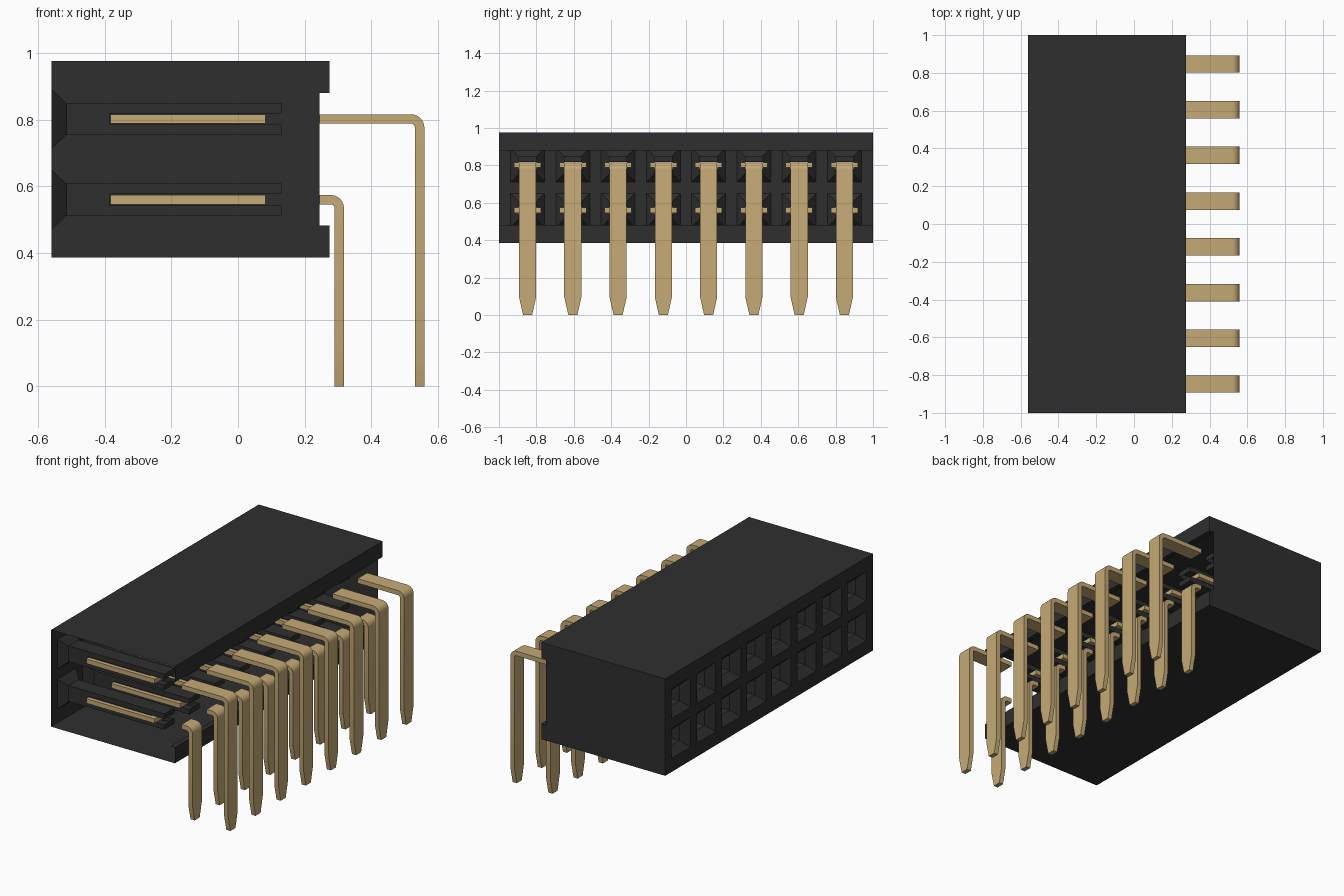
import bpy, bmesh, math

cube = bpy.data.objects.get("Cube")
if cube:
    bpy.data.objects.remove(cube, do_unlink=True)


def material(name, rgb, rough):
    m = bpy.data.materials.new(name)
    m.use_nodes = True
    m.diffuse_color = (*rgb, 1)
    b = m.node_tree.nodes["Principled BSDF"]
    b.inputs["Base Color"].default_value = (*rgb, 1)
    b.inputs["Roughness"].default_value = rough
    return m


BLACK = material("black plastic", (0.028, 0.028, 0.028), 0.6)
GOLD = material("pale gold metal", (0.56, 0.40, 0.18), 0.5)

PITCH = 0.242
COLUMNS = [(i - 3.5) * PITCH for i in range(8)]
ROWS = [0.56, 0.802]
X0, X_LIP, X_REAR = -0.56, 0.275, 0.245       # mating face, flange, recessed rear
Z0, Z1 = 0.386, 0.976
MOUTH, BORE, SLIT = 0.091, 0.048, 0.017       # half sizes of the socket openings
HALF_PIN, HALF_T = 0.046, 0.014


def finish(bm, name, mat):
    bmesh.ops.remove_doubles(bm, verts=bm.verts, dist=1e-5)
    bmesh.ops.recalc_face_normals(bm, faces=bm.faces)
    me = bpy.data.meshes.new(name)
    bm.to_mesh(me)
    bm.free()
    me.materials.append(mat)
    ob = bpy.data.objects.new(name, me)
    bpy.context.collection.objects.link(ob)
    return ob


def face(bm, pts):
    return bm.faces.new([bm.verts.new(p) for p in pts])


def loft(bm, rings, cap_start=True, cap_end=True):
    loops = [[bm.verts.new(p) for p in r] for r in rings]
    n = len(loops[0])
    for a, b in zip(loops, loops[1:]):
        for i in range(n):
            j = (i + 1) % n
            bm.faces.new((a[i], a[j], b[j], b[i]))
    if cap_start:
        bm.faces.new(loops[0][::-1])
    if cap_end:
        bm.faces.new(loops[-1])


# Housing shell: hollow section, open at the -y end and at the rear recess
profile = [(X_REAR, 0.88), (X_LIP, 0.88), (X_LIP, Z1), (X0, Z1),
           (X0, Z0), (X_LIP, Z0), (X_LIP, 0.482), (X_REAR, 0.482)]
bm = bmesh.new()
for k, ((xa, za), (xb, zb)) in enumerate(zip(profile, profile[1:])):
    if k != 3:                                # the mating face is built separately
        face(bm, [(xa, -1, za), (xb, -1, zb), (xb, 1, zb), (xa, 1, za)])
face(bm, [(x, 1, z) for x, z in profile])
finish(bm, "housing_shell", BLACK)

# Mating face: grid of panels with the square socket mouths left out
ys = sorted([-1, 1] + [c + s * MOUTH for c in COLUMNS for s in (-1, 1)])
zs = sorted([Z0, Z1] + [r + s * MOUTH for r in ROWS for s in (-1, 1)])
bm = bmesh.new()
for i, (ya, yb) in enumerate(zip(ys, ys[1:])):
    for j, (za, zb) in enumerate(zip(zs, zs[1:])):
        if not (i % 2 and j % 2):
            face(bm, [(X0, ya, za), (X0, ya, zb), (X0, yb, zb), (X0, yb, za)])
finish(bm, "mating_face", BLACK)


def square(x, y, z, h):
    return [(x, y - h, z - h), (x, y + h, z - h), (x, y + h, z + h), (x, y - h, z + h)]


# Sockets: tapered mouth, square bore and side slits open towards the rear
X_THROAT, X_SLIT, X_END = -0.515, -0.385, 0.13
bm = bmesh.new()
for z in ROWS:
    for y in COLUMNS:
        loft(bm, [square(X0, y, z, MOUTH), square(X_THROAT, y, z, BORE),
                  square(X_SLIT, y, z, BORE)], False, False)
        for s in (-1, 1):
            e, t = z + s * BORE, z + s * SLIT
            face(bm, [(X_SLIT, y - BORE, e), (X_END, y - BORE, e),
                      (X_END, y + BORE, e), (X_SLIT, y + BORE, e)])
            face(bm, [(X_END, y - BORE, e), (X_END, y + BORE, e),
                      (X_END, y + BORE, t), (X_END, y - BORE, t)])
            for w in (y - BORE, y + BORE):
                face(bm, [(X_SLIT, w, e), (X_END, w, e), (X_END, w, t), (X_SLIT, w, t)])
finish(bm, "sockets", BLACK)


# Forked spring contacts: one flat U outline, extruded to sheet thickness
fork = [(-0.37, -0.072), (0.082, -0.072), (0.082, 0.072), (-0.37, 0.072),
        (-0.383, 0.066), (-0.383, 0.046), (0.04, 0.046), (0.04, -0.046),
        (-0.383, -0.046), (-0.383, -0.066)]
bm = bmesh.new()
for z in ROWS:
    for y in COLUMNS:
        loft(bm, [[(x, y + v, z + s * HALF_T) for x, v in fork] for s in (-1, 1)])
finish(bm, "spring_contacts", GOLD)


# Right angle pins: flat bar swept round a bend, narrowing at the tip
def pin_rings(y, z, x_leg):
    def ring(cx, cz, nx, nz, w):
        return [(cx + s * nx * HALF_T, y + v, cz + s * nz * HALF_T)
                for s, v in ((1, -w), (1, w), (-1, w), (-1, -w))]
    r = 0.026
    rings = [ring(X_REAR, z, 0, 1, HALF_PIN)]
    for k in range(7):
        a = math.pi / 2 * (1 - k / 6)
        c, s = math.cos(a), math.sin(a)
        rings.append(ring(x_leg - r + r * c, z - r + r * s, c, s, HALF_PIN))
    rings.append(ring(x_leg, 0.098, 1, 0, HALF_PIN))
    rings.append(ring(x_leg, 0, 1, 0, 0.024))
    return rings


for name, z, x_leg in (("lower_row_pins", ROWS[0], 0.304),
                       ("upper_row_pins", ROWS[1], 0.545)):
    bm = bmesh.new()
    for y in COLUMNS:
        loft(bm, pin_rings(y, z, x_leg))
    ob = finish(bm, name, GOLD)
    bpy.ops.object.select_all(action="DESELECT")
    ob.select_set(True)
    bpy.context.view_layer.objects.active = ob
    bpy.ops.object.shade_smooth_by_angle(angle=math.radians(30))
